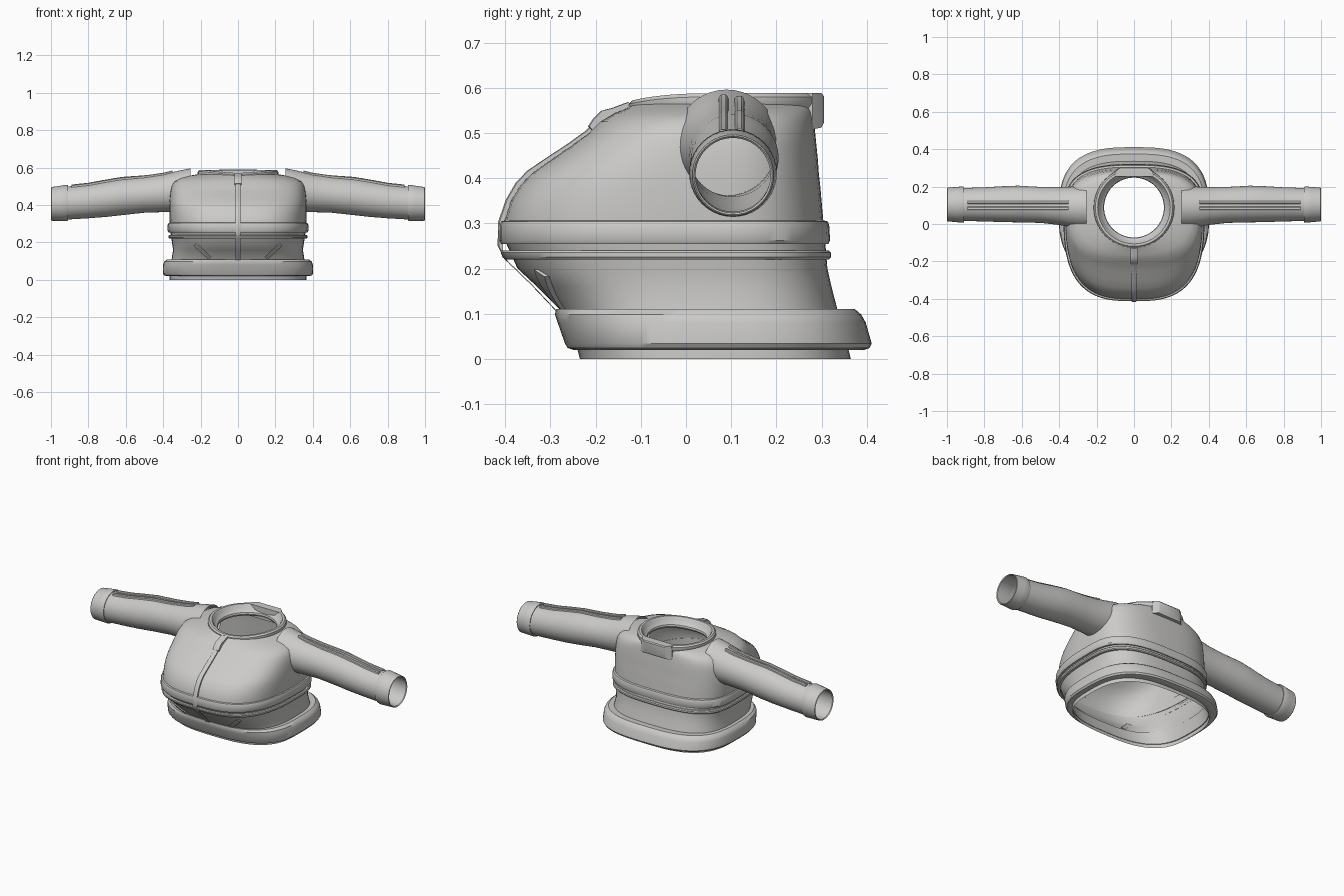
import bpy, bmesh, math

cube = bpy.data.objects.get("Cube")
if cube:
    bpy.data.objects.remove(cube, do_unlink=True)

fabric = bpy.data.materials.new("light_grey_fabric")
fabric.use_nodes = True
GREY = (0.6, 0.595, 0.58, 1)
fabric.diffuse_color = GREY
fabric.node_tree.nodes["Principled BSDF"].inputs["Base Color"].default_value = GREY


def loft(name, rings, caps=False, loop=False, angle=35):
    """Skin a list of equal-length closed rings of points."""
    bm = bmesh.new()
    rows = [[bm.verts.new(p) for p in ring] for ring in rings]
    pairs = list(zip(rows, rows[1:]))
    if loop:
        pairs.append((rows[-1], rows[0]))
    n = len(rows[0])
    for a, b in pairs:
        for i in range(n):
            j = (i + 1) % n
            bm.faces.new((a[i], a[j], b[j], b[i]))
    if caps:
        bm.faces.new(rows[0])
        bm.faces.new(rows[-1])
    bmesh.ops.recalc_face_normals(bm, faces=bm.faces[:])
    mesh = bpy.data.meshes.new(name)
    bm.to_mesh(mesh)
    bm.free()
    mesh.shade_smooth()
    mesh.set_sharp_from_angle(angle=math.radians(angle))
    mesh.materials.append(fabric)
    ob = bpy.data.objects.new(name, mesh)
    bpy.context.collection.objects.link(ob)
    return ob


def section(z, hw, front, back, power=2.9, mid=0.05, n=72):
    """Rounded body outline at one height."""
    pts = []
    for i in range(n):
        t = math.tau * i / n
        c, s = math.cos(t), math.sin(t)
        x = hw * math.copysign(abs(c) ** (2 / power), c)
        depth = back - mid if s > 0 else mid - front
        pts.append((x, mid + depth * math.copysign(abs(s) ** (2 / power), s), z))
    return pts


def circle(x, cy, cz, r, n=40):
    return [(x, cy + r * math.cos(math.tau * i / n), cz + r * math.sin(math.tau * i / n))
            for i in range(n)]


# Waist and lower shell
loft("waist", [section(*s) for s in (
    (0, .365, -.235, .365), (.02, .365, -.24, .36), (.11, .355, -.28, .335),
    (.16, .347, -.33, .322), (.2, .353, -.373, .313), (.26, .362, -.4, .308))])

# Chest, closing in towards the neck
loft("chest", [section(*s) for s in (
    (.26, .362, -.402, .308), (.305, .365, -.402, .304), (.35, .367, -.388, .3),
    (.385, .367, -.366, .297), (.41, .367, -.342, .294), (.44, .365, -.3, .292),
    (.47, .362, -.256, .289), (.5, .356, -.215, .286), (.525, .342, -.19, .283, 2.8),
    (.543, .31, -.16, .281, 2.6, .07), (.556, .265, -.13, .28, 2.3, .08),
    (.566, .205, -.115, .28, 2, .085))])

# Hem band and the two belts: closed profiles around the body
loft("hem_band", [section(*s) for s in (
    (.025, .36, -.24, .36), (.02, .38, -.25, .395), (.024, .395, -.262, .406),
    (.034, .402, -.268, .411), (.08, .4, -.284, .398), (.098, .394, -.29, .388),
    (.11, .378, -.288, .374), (.108, .35, -.275, .335))], loop=True)
loft("lower_belt", [section(*s) for s in (
    (.22, .355, -.39, .305), (.22, .368, -.4, .316), (.225, .372, -.406, .321),
    (.235, .372, -.41, .321), (.24, .368, -.408, .316), (.24, .355, -.395, .305))], loop=True)
loft("upper_belt", [section(*s) for s in (
    (.254, .358, -.4, .304), (.254, .372, -.409, .315), (.262, .377, -.413, .319),
    (.295, .376, -.413, .317), (.304, .372, -.41, .314), (.307, .36, -.4, .302))], loop=True)

# Neck collar, dipping slightly at the front
NECK_Y = .088


def neck_ring(r, z, n=56):
    pts = []
    for i in range(n):
        t = math.tau * i / n
        pts.append((r * math.cos(t), NECK_Y + r * math.sin(t),
                    z - .016 * max(0, -math.sin(t)) ** 3))
    return pts


loft("collar", [neck_ring(r, z) for r, z in (
    (.195, .54), (.208, .55), (.216, .565), (.215, .58), (.207, .588), (.194, .588),
    (.186, .578), (.18, .562), (.163, .55), (.16, .54), (.165, .53))], loop=True)

# Block at the back of the collar
loft("collar_back_tab", [
    [(-w, y, low), (w, y, low), (w * .95, y, top), (-w * .95, y, top)]
    for w, y, low, top in ((.11, .255, .515, .588), (.105, .28, .508, .589),
                           (.08, .3, .512, .588), (.07, .305, .522, .582))], caps=True)


def strip(name, points, half, thick=.012):
    """Raised strip running up the centre front."""
    return loft(name, [
        [(-half, y + thick, z - thick), (-half, y + .003, z),
         (-half * .6, y, z), (half * .6, y, z),
         (half, y + .003, z), (half, y + thick, z - thick)]
        for y, z in points], caps=True)


strip("front_fastener", [
    (-.294, .112), (-.345, .166), (-.403, .222), (-.417, .25), (-.416, .303), (-.399, .352),
    (-.377, .39), (-.352, .416), (-.308, .446), (-.262, .476), (-.222, .505),
    (-.198, .53), (-.165, .552), (-.13, .564)], .014)
strip("fastener_pull", [(-.217, .515), (-.207, .53), (-.188, .549), (-.165, .555),
                        (-.13, .568)], .02, .02)


# Slanted pocket strips on the waist
def waist_y(x, z):
    f = (z - .11) / .11
    front = -.28 - .112 * f
    return .05 - (.05 - front) * (1 - (abs(x) / .354) ** 2.9) ** (1 / 2.9)


# Arm centre line and radius: x, y, z, r
ARM = ((.255, .09, .482, .114), (.3, .09, .476, .111), (.35, .092, .469, .107),
       (.4, .096, .463, .101), (.5, .102, .455, .096), (.62, .107, .444, .098),
       (.7, .106, .433, .096), (.8, .105, .42, .091), (.92, .104, .41, .088))


def arm_at(x):
    for a, b in zip(ARM, ARM[1:]):
        if x <= b[0]:
            f = (x - a[0]) / (b[0] - a[0])
            return [p + (q - p) * f for p, q in zip(a, b)]
    return ARM[-1]


for side, label in ((1, "left"), (-1, "right")):
    def flip(ring):
        return [(side * x, y, z) for x, y, z in ring]

    loft(label + "_sleeve", [flip(circle(*a)) for a in ARM])
    loft(label + "_cuff", [flip(circle(x, .104, cz, r)) for x, cz, r in (
        (.91, .411, .085), (.908, .411, .094), (.916, .411, .097), (.95, .409, .094),
        (.997, .406, .09), (1, .406, .087), (.995, .406, .083), (.92, .41, .084))], loop=True)

    # Two raised ribs along the top of the sleeve
    for k, y in enumerate((.083, .118)):
        rings = []
        for i in range(13):
            x = .35 + i * .045
            _, cy, cz, r = arm_at(x)
            z = cz + math.sqrt(r * r - (y - cy) ** 2)
            rings.append(flip([(x, y + dy, z + dz) for dy, dz in (
                (-.012, -.01), (-.01, .005), (-.005, .009),
                (.005, .009), (.01, .005), (.012, -.01))]))
        loft(f"{label}_sleeve_rib_{k + 1}", rings, caps=True)

    rings = []
    for i in range(7):
        f = i / 6
        x, z = .15 + .08 * f, .115 + .075 * f
        ring = []
        for off, lift in ((-.011, -.006), (-.011, .009), (.011, .009), (.011, -.006)):
            px, pz = x - off * .68, z + off * .73
            ring.append((px, waist_y(px, pz) - lift, pz))
        rings.append(flip(ring))
    loft(label + "_pocket_strip", rings, caps=True)
